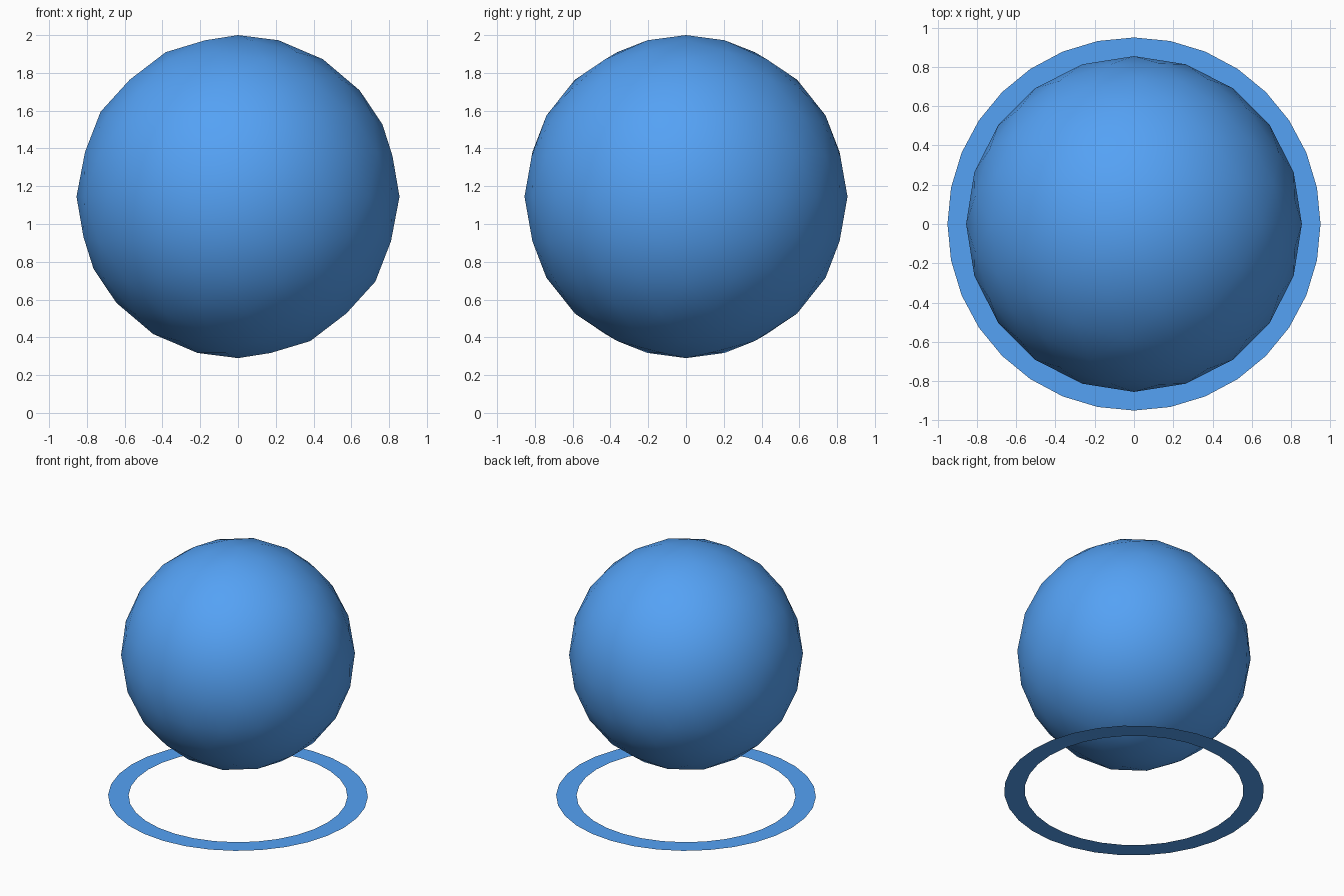
import bpy, bmesh

if "Cube" in bpy.data.objects:
    bpy.data.objects.remove(bpy.data.objects["Cube"])

blue = bpy.data.materials.new("blue")
blue.diffuse_color = (0.09, 0.36, 0.91, 1)
blue.use_nodes = True
blue.node_tree.nodes["Principled BSDF"].inputs["Base Color"].default_value = blue.diffuse_color

# Floating ball
bpy.ops.mesh.primitive_ico_sphere_add(subdivisions=3, radius=0.855, location=(0, 0, 1.145))
ball = bpy.context.object
ball.name = "ball"
bpy.ops.object.shade_smooth()
ball.data.materials.append(blue)

# Flat ground ring: bridge two concentric circles
bm = bmesh.new()
for radius in (0.8, 0.95):
    bmesh.ops.create_circle(bm, segments=32, radius=radius)
bmesh.ops.bridge_loops(bm, edges=bm.edges[:])
for face in bm.faces:
    face.normal_update()
    if face.normal.z < 0:
        face.normal_flip()
mesh = bpy.data.meshes.new("ground_ring")
bm.to_mesh(mesh)
bm.free()
mesh.materials.append(blue)
ring = bpy.data.objects.new("ground_ring", mesh)
bpy.context.collection.objects.link(ring)
